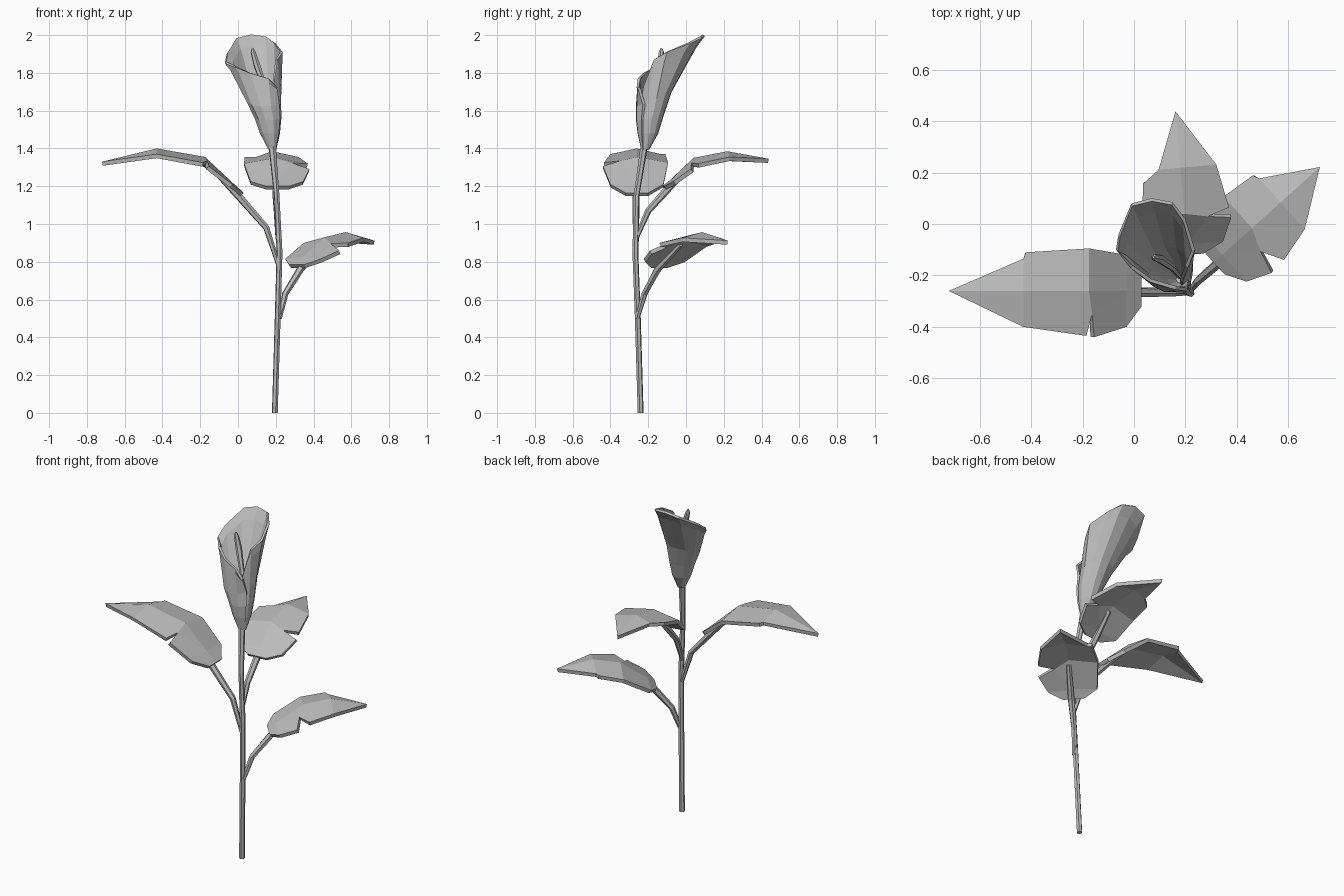
import bpy, math
from mathutils import Vector

cube = bpy.data.objects.get("Cube")
if cube:
    bpy.data.objects.remove(cube, do_unlink=True)

grey = bpy.data.materials.new("plain_grey")
grey.use_nodes = True
grey.diffuse_color = (0.5, 0.5, 0.5, 1)
grey.node_tree.nodes["Principled BSDF"].inputs["Base Color"].default_value = (0.5, 0.5, 0.5, 1)


def add_object(name, points, faces, thickness=0):
    mesh = bpy.data.meshes.new(name)
    mesh.from_pydata([tuple(p) for p in points], [], faces)
    mesh.materials.append(grey)
    obj = bpy.data.objects.new(name, mesh)
    bpy.context.collection.objects.link(obj)
    if thickness:
        solid = obj.modifiers.new("thickness", "SOLIDIFY")
        solid.thickness = thickness
        solid.offset = -1
    return obj


def loft(rings, closed):
    """Quads between consecutive rings of equal length."""
    n = len(rings[0])
    points = [p for ring in rings for p in ring]
    faces = [(i * n + j, i * n + (j + 1) % n, (i + 1) * n + (j + 1) % n, (i + 1) * n + j)
             for i in range(len(rings) - 1) for j in range(n if closed else n - 1)]
    return points, faces


def tube(name, path, radii, sides=6):
    path = [Vector(p) for p in path]
    rings = []
    for i, p in enumerate(path):
        along = path[min(i + 1, len(path) - 1)] - path[max(i - 1, 0)]
        u = along.cross(Vector((0.3, 1, 0.1))).normalized()
        v = along.normalized().cross(u)
        turn = [math.tau * k / sides for k in range(sides)]
        rings.append([p + radii[i] * (math.cos(a) * u + math.sin(a) * v) for a in turn])
    points, faces = loft(rings, True)
    last = len(points) - sides
    faces += [tuple(reversed(range(sides))), tuple(range(last, last + sides))]
    return add_object(name, points, faces)


def leaf(name, base, heading, stations, heights, notch_side, gap, nick):
    """Folded leaf with a raised midrib, one deep notch and one small nick."""
    h = math.radians(heading)
    along = Vector((math.cos(h), math.sin(h), 0))
    across = Vector((-math.sin(h), math.cos(h), 0)) * notch_side
    s0, s1, s2, s3, s4 = stations
    z0, z1, z2, z3, z4 = heights
    slope = (z2 - z1) / (s2 - s1)
    flat = [
        (s0, 0, z0), (s1, 0, z1), (s2, 0, z2), (s3, 0, z3), (s4, 0, z4),              # midrib
        (s0, -0.06, z0), (s1, -0.14, z1 - 0.01), (s2, -0.165, z2 - 0.03),             # plain side
        (s3 - nick, -0.15, z3 - 0.03), (s3, nick - 0.135, z3 - 0.03),
        (s0, 0.06, z0), (s1, 0.14, z1 - 0.01),                                        # notched side
        (s2 - gap, 0.18, z2 - gap * slope - 0.03), (s2 - gap * 0.6, 0.09, z2 - gap * slope * 0.6 - 0.01),
        (s2 + 0.01, 0.175, z2 - 0.03), (s3, 0.14, z3 - 0.03)]
    faces = [(0, 5, 6, 1), (1, 6, 7, 2), (2, 7, 8, 9, 3), (3, 9, 4),
             (0, 1, 11, 10), (1, 13, 12, 11), (1, 2, 13), (2, 3, 15, 14, 13), (3, 4, 15)]
    if notch_side > 0:
        faces = [f for f in faces]
    else:
        faces = [tuple(reversed(f)) for f in faces]
    origin = Vector((base[0], base[1], 0))
    points = [origin + along * s + across * w + Vector((0, 0, z)) for s, w, z in flat]
    # faces are wound so their normals point up
    faces = [tuple(reversed(f)) for f in faces] if (
        (points[faces[0][1]] - points[faces[0][0]]).cross(points[faces[0][2]] - points[faces[0][0]]).z < 0) else faces
    return add_object(name, points, faces, 0.022)


# Main stem
tube("stem", [(0.195, -0.24, 0), (0.21, -0.255, 0.5), (0.22, -0.268, 0.85), (0.205, -0.262, 1.15), (0.18, -0.22, 1.42)],
     [0.016, 0.016, 0.016, 0.015, 0.02])

# Branches carrying the leaves
branches = {
    "right_branch": [(0.215, -0.265, 0.78), (0.15, -0.265, 0.98), (0.01, -0.265, 1.14), (-0.16, -0.265, 1.32)],
    "back_branch": [(0.21, -0.265, 0.92), (0.205, -0.2, 1.07), (0.2, -0.11, 1.17), (0.2, 0.02, 1.31)],
    "left_branch": [(0.22, -0.258, 0.5), (0.25, -0.22, 0.63), (0.33, -0.15, 0.76), (0.45, -0.03, 0.89)]}
for name, path in branches.items():
    tube(name, path, [0.012, 0.017, 0.02, 0.014])

# Leaves
leaf("right_leaf", (0.03, -0.26), 180, (0, 0.06, 0.205, 0.46, 0.75), (1.165, 1.22, 1.355, 1.4, 1.33), 1, 0.02, 0.01)
leaf("back_leaf", (0.21, -0.12), 95, (0, 0.04, 0.16, 0.34, 0.56), (1.2, 1.235, 1.35, 1.385, 1.345), -1, 0.03, 0.05)
leaf("left_leaf", (0.31, -0.15), 42, (0, 0.045, 0.2, 0.35, 0.555), (0.785, 0.825, 0.93, 0.957, 0.912), -1, 0.06, 0.01)

# Rolled funnel flower, its outer edge overlapping the inner one at the front
rim = [(0.19, -0.22, 1.74), (0.21, -0.17, 1.87), (0.237, -0.1, 1.91), (0.2, 0.02, 1.955), (0.15, 0.085, 1.985),
       (0.07, 0.1, 1.995), (-0.01, 0.08, 1.975), (-0.06, -0.04, 1.9), (-0.07, -0.1, 1.85), (-0.015, -0.17, 1.83),
       (0.06, -0.225, 1.8), (0.16, -0.255, 1.77), (0.205, -0.262, 1.72)]
rings = []
for x, y, z, r, tilt in [(0.182, -0.215, 1.395, 0.022, 0), (0.17, -0.2, 1.48, 0.055, 0),
                         (0.16, -0.19, 1.56, 0.073, 0.01), (0.138, -0.168, 1.66, 0.095, 0.04)]:
    ring = []
    for k in range(len(rim)):
        a = math.radians(-55 + 31.5 * k)
        grow = r * (0.94 + 0.01 * k)
        ring.append(Vector((x + grow * math.cos(a), y + grow * math.sin(a), z + tilt * math.sin(a))))
    rings.append(ring)
rings.append([a.lerp(Vector(b), 0.75) + Vector((0, 0, 0.015)) for a, b in zip(rings[-1], rim)])
rings.append([Vector(p) for p in rim])
points, faces = loft(rings, False)
add_object("flower_funnel", points, faces, 0.014)

# Spadix inside the flower
tube("flower_spadix", [(0.18, -0.205, 1.42), (0.15, -0.17, 1.7), (0.1, -0.135, 1.84), (0.08, -0.13, 1.91), (0.076, -0.13, 1.93)],
     [0.01, 0.014, 0.018, 0.014, 0.005])
